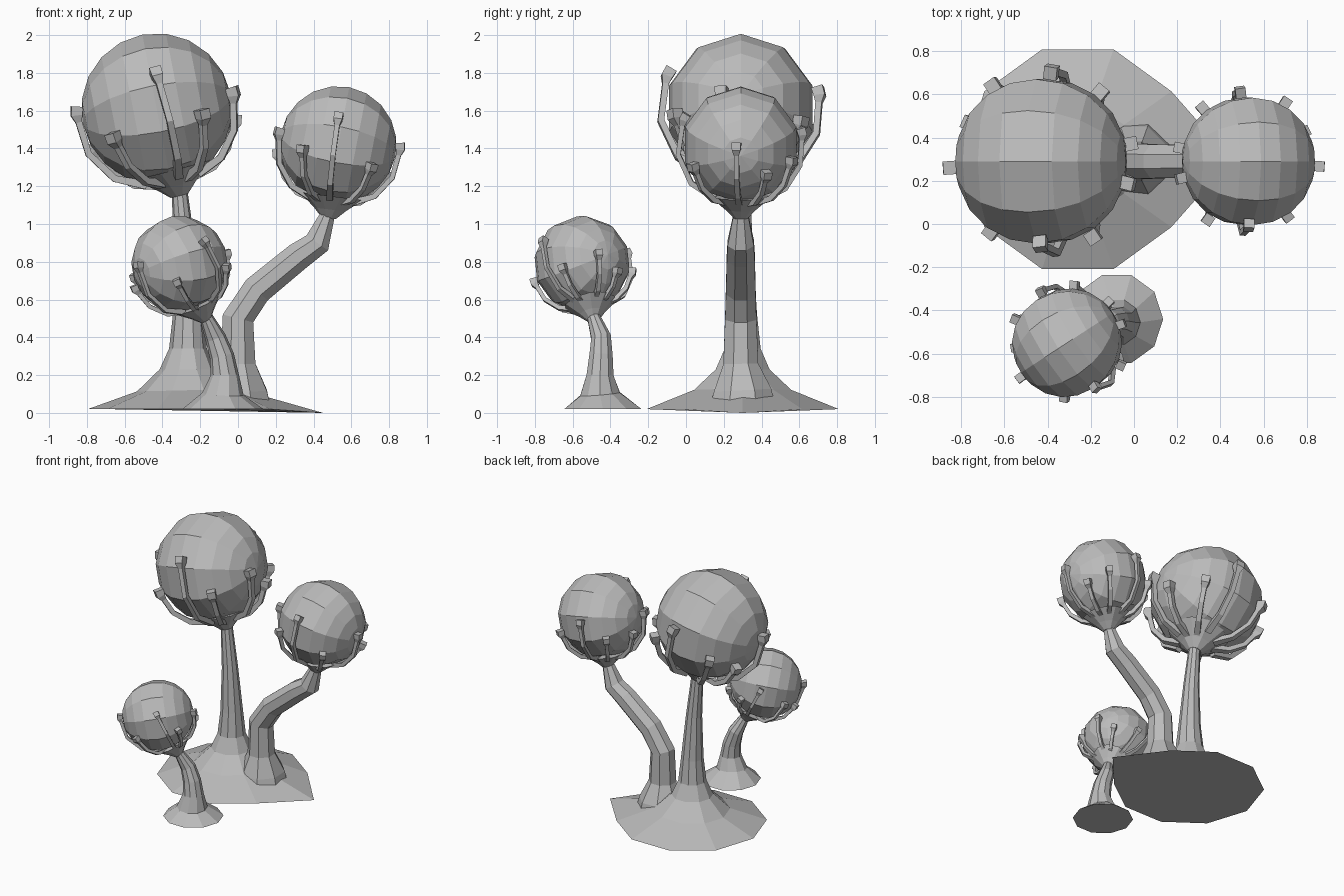
import bpy, bmesh
from math import radians, sin, cos, pi
from mathutils import Vector, Matrix

cube = bpy.data.objects.get("Cube")
if cube:
    bpy.data.objects.remove(cube, do_unlink=True)

GREY = (0.5, 0.5, 0.5, 1)
grey = bpy.data.materials.new("plain grey")
grey.use_nodes = True
grey.diffuse_color = GREY
grey.node_tree.nodes["Principled BSDF"].inputs["Base Color"].default_value = GREY


def finish(bm, name):
    bmesh.ops.recalc_face_normals(bm, faces=bm.faces)
    mesh = bpy.data.meshes.new(name)
    bm.to_mesh(mesh)
    bm.free()
    mesh.materials.append(grey)
    obj = bpy.data.objects.new(name, mesh)
    bpy.context.collection.objects.link(obj)
    return obj


def loft(bm, points, radii, sides, ref=Vector((0, 1, 0)), level_start=False):
    """Skin a closed tube of polygon rings along a path."""
    pts = [Vector(p) for p in points]
    rings = []
    for i, (p, r) in enumerate(zip(pts, radii)):
        t = (pts[min(i + 1, len(pts) - 1)] - pts[max(i - 1, 0)]).normalized()
        if level_start and i == 0:
            t = Vector((0, 0, 1))
        u = (ref - t * ref.dot(t)).normalized()
        v = t.cross(u)
        angles = [2 * pi * (k + 0.5) / sides for k in range(sides)]
        rings.append([bm.verts.new(p + r * (u * cos(a) + v * sin(a))) for a in angles])
    for a, b in zip(rings, rings[1:]):
        for k in range(sides):
            n = (k + 1) % sides
            bm.faces.new((a[k], a[n], b[n], b[k]))
    bm.faces.new(rings[0])
    bm.faces.new(rings[-1])
    return rings


# Finger tips on a crown: azimuth and elevation in degrees
TIPS = [(-90, 25), (-55, -5), (-125, -22), (184, -3), (-14, 11),
        (11, -9), (83, 11), (49, -10), (122, -16), (152, -30)]


def crown(name, centre, size, neck, side=1, turn=0):
    centre, neck = Vector(centre), Vector(neck)
    # faceted ball, poles lying sideways
    bm = bmesh.new()
    bmesh.ops.create_uvsphere(bm, u_segments=10, v_segments=10, radius=size)
    spin = (Matrix.Rotation(radians(turn), 4, "Z")
            @ Matrix.Rotation(radians(90 - 11 * side), 4, "Y")
            @ Matrix.Rotation(radians(18), 4, "Z"))
    bmesh.ops.transform(bm, matrix=Matrix.Translation(centre) @ spin, verts=bm.verts)
    finish(bm, name + "_ball")

    # cup joining the trunk to the ball
    bm = bmesh.new()
    axis = centre - neck
    loft(bm, [neck, neck + axis * 0.12, neck + axis * 0.3],
         [size * 0.12, size * 0.27, size * 0.54], 10)
    finish(bm, name + "_cup")

    # gripping fingers with square tips
    bm = bmesh.new()
    down = -axis.normalized()
    for az, el in TIPS:
        a = radians(turn + (az if side > 0 else 180 - az))
        e = radians(el)
        tip = Vector((cos(a) * cos(e), sin(a) * cos(e), sin(e)))
        normal = down.cross(tip).normalized()
        span = down.angle(tip)
        steps = [(0.22, 1.02, 0.08), (0.45, 1.08, 0.065), (0.7, 1.085, 0.06)]
        path = [(span * f, h, w) for f, h, w in steps]
        path += [(span - 0.12, 1.05, 0.06), (span - 0.03, 1.07, 0.105),
                 (span + 0.08, 1.06, 0.11)]
        pts = [centre + Matrix.Rotation(g, 3, normal) @ down * size * h for g, h, w in path]
        loft(bm, pts, [size * w for g, h, w in path], 4, normal)
    finish(bm, name + "_fingers")


def trunk(name, rings, sides):
    bm = bmesh.new()
    made = loft(bm, [r[:3] for r in rings], [r[3] for r in rings], sides, level_start=True)
    return bm, made


# Tall trunk with a wide flared foot stretched under the side branch
bm, rings = trunk("tall", [(-0.26, 0.3, 0.02, 0.535), (-0.265, 0.3, 0.12, 0.27),
                           (-0.265, 0.3, 0.23, 0.15), (-0.265, 0.3, 0.34, 0.1),
                           (-0.265, 0.3, 0.52, 0.08), (-0.28, 0.3, 0.85, 0.058),
                           (-0.31, 0.3, 1.18, 0.042)], 10)
corner = max(rings[0], key=lambda v: v.co.x)
corner.co.x, corner.co.z = 0.45, 0
finish(bm, "tall_trunk")

# Bent side branch
bm, rings = trunk("side", [(0.0, 0.3, 0.06, 0.18), (0.0, 0.3, 0.12, 0.165),
                           (0.0, 0.29, 0.26, 0.1), (0.0, 0.29, 0.5, 0.09),
                           (0.1, 0.29, 0.65, 0.085), (0.32, 0.29, 0.83, 0.08),
                           (0.42, 0.29, 0.9, 0.075), (0.475, 0.29, 1.05, 0.042)], 8)
finish(bm, "side_branch")

# Small separate trunk
bm, rings = trunk("small", [(-0.08, -0.44, 0.02, 0.215), (-0.08, -0.455, 0.1, 0.11),
                            (-0.07, -0.455, 0.2, 0.075), (-0.085, -0.45, 0.3, 0.065),
                            (-0.12, -0.45, 0.4, 0.055), (-0.17, -0.49, 0.51, 0.035)], 10)
finish(bm, "small_trunk")

crown("tall", (-0.43, 0.29, 1.61), 0.4, (-0.31, 0.3, 1.15))
crown("side", (0.53, 0.29, 1.42), 0.31, (0.48, 0.29, 1.03), side=-1)
crown("small", (-0.31, -0.55, 0.79), 0.255, (-0.17, -0.49, 0.49), turn=33)
